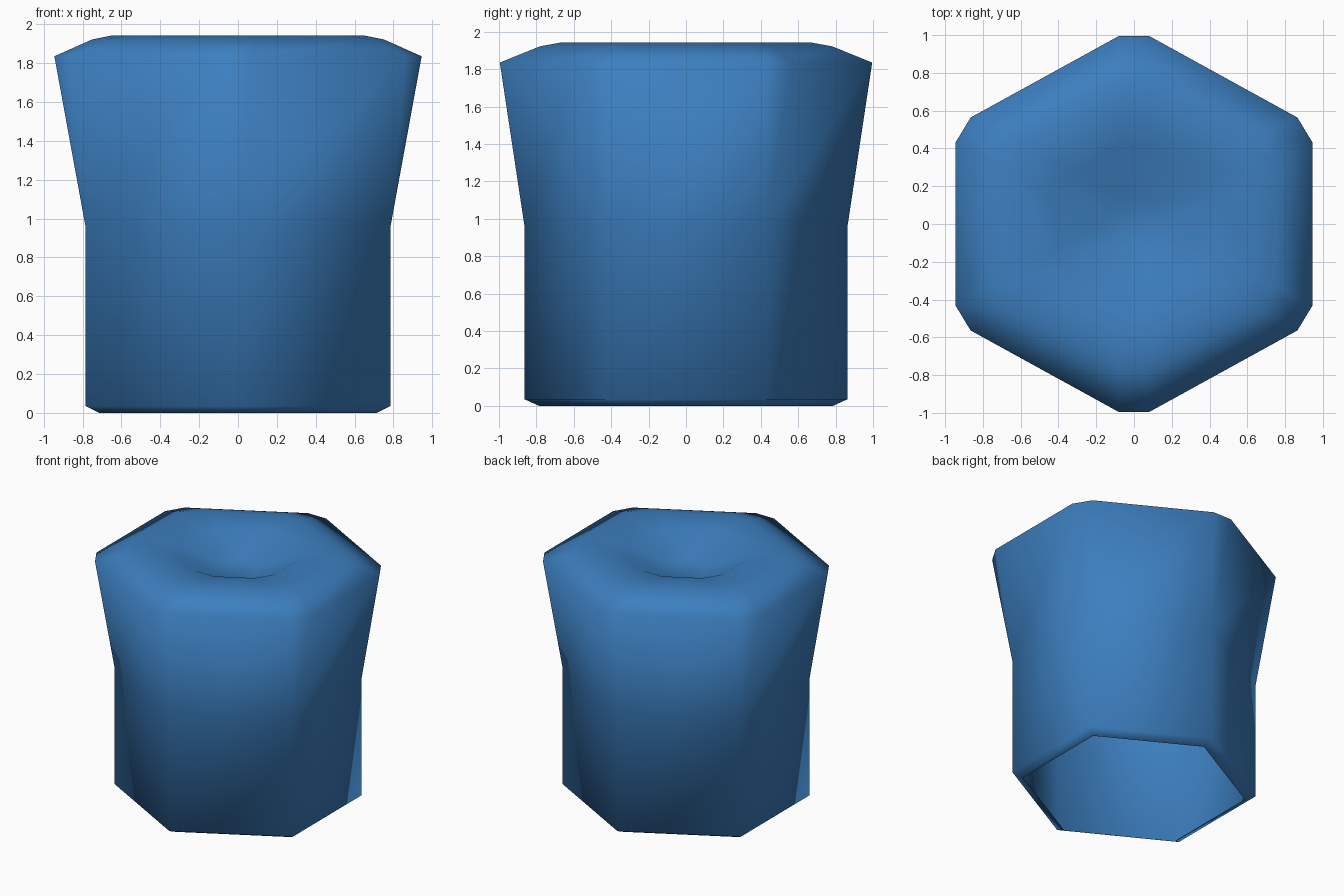
import bpy, bmesh, math
from mathutils import Vector

if "Cube" in bpy.data.objects:
    bpy.data.objects.remove(bpy.data.objects["Cube"])

# single flat colour
blue = bpy.data.materials.new("stone_blue")
blue.diffuse_color = (0.045, 0.21, 0.52, 1)
blue.use_nodes = True
blue.node_tree.nodes["Principled BSDF"].inputs["Base Color"].default_value = blue.diffuse_color

bm = bmesh.new()


def ring(half_x, z, cut):
    """Hexagon pointing along y, each corner cut into two points."""
    r = half_x * 1.1
    corners = []
    for k in range(6):
        a = math.radians(90 + 60 * k)
        corners.append(Vector((half_x * math.cos(a) / math.cos(math.radians(30)),
                               r * math.sin(a), z)))
    t = min(cut / half_x, 0.5)
    verts = []
    for k in range(6):
        c = corners[k]
        for n in (corners[k - 1], corners[(k + 1) % 6]):
            verts.append(bm.verts.new(c.lerp(n, t)))
    return verts


# profile from the open base up the flared wall, over the rim, into the crater
profile = [
    (0.715, 0.00, 0.0),
    (0.785, 0.035, 0.0),
    (0.785, 0.96, 0.0),
    (0.945, 1.835, 0.08),
    (0.75, 1.922, 0.08),
    (0.645, 1.943, 0.08),
    (0.42, 1.915, 0.08),
    (0.17, 1.79, 0.085),
]
rings = [ring(*p) for p in profile]
for lo, hi in zip(rings, rings[1:]):
    for i in range(12):
        j = (i + 1) % 12
        bm.faces.new((lo[i], lo[j], hi[j], hi[i]))

# crater floor
bm.faces.new(rings[-1])

# collapse the uncut corners to single points
bmesh.ops.remove_doubles(bm, verts=bm.verts[:], dist=0.001)
bmesh.ops.recalc_face_normals(bm, faces=bm.faces[:])
for f in bm.faces:
    f.smooth = True

mesh = bpy.data.meshes.new("hexagonal_column")
bm.to_mesh(mesh)
bm.free()
mesh.materials.append(blue)
column = bpy.data.objects.new("hexagonal_column", mesh)
bpy.context.collection.objects.link(column)
